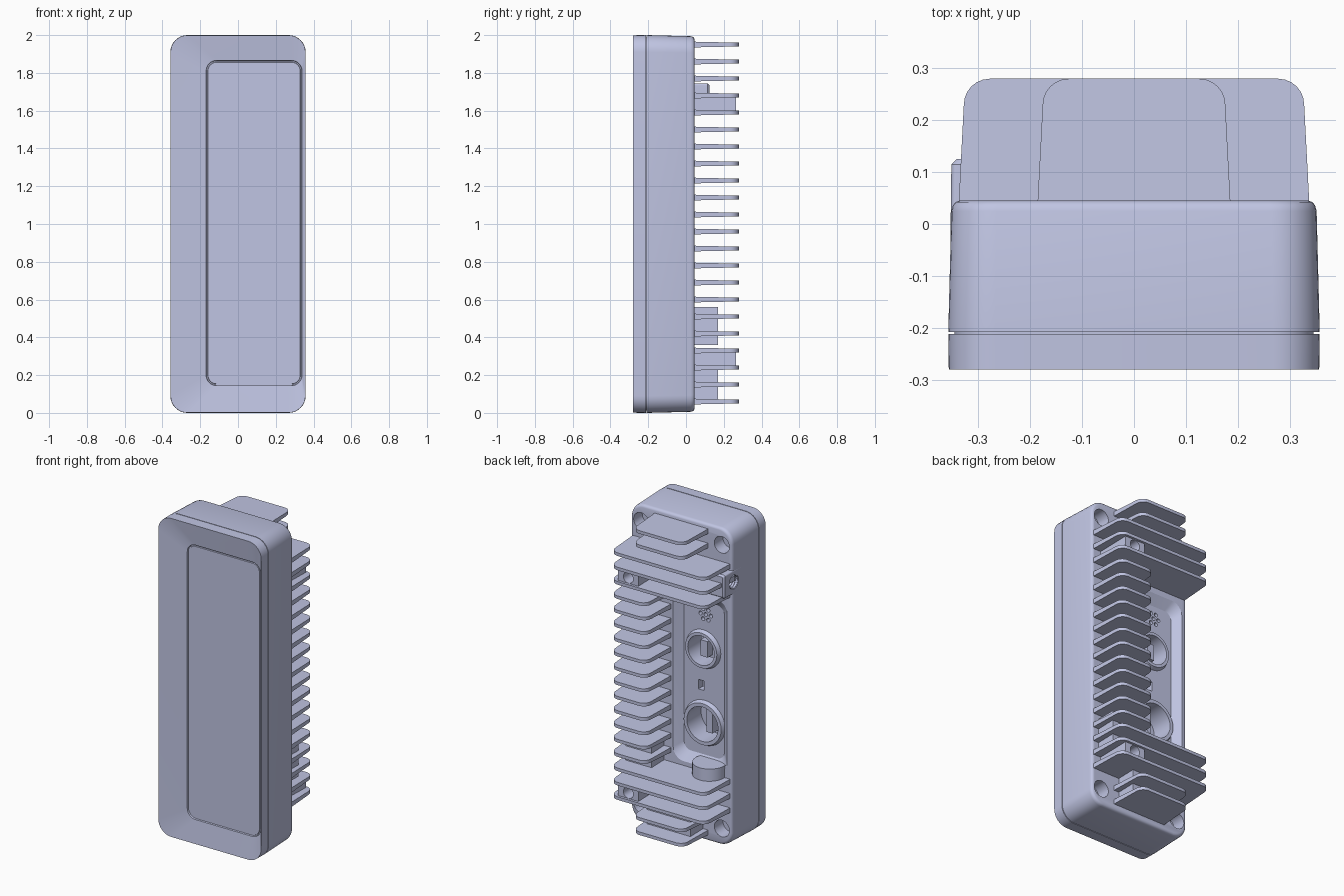
import bpy, bmesh, math
from mathutils import Matrix

if "Cube" in bpy.data.objects:
    bpy.data.objects.remove(bpy.data.objects["Cube"])

# Single pale lavender material
COLOUR = (0.53, 0.56, 0.77, 1)
mat = bpy.data.materials.new("pale_lavender")
mat.use_nodes = True
mat.diffuse_color = COLOUR
bsdf = mat.node_tree.nodes["Principled BSDF"]
bsdf.inputs["Base Color"].default_value = COLOUR
bsdf.inputs["Roughness"].default_value = 0.6

BACK = 0.045      # rear face of the housing
TIP = 0.28        # outer edge of the fins
PITCH = 0.09      # fin spacing


def finish(name, bm):
    bmesh.ops.recalc_face_normals(bm, faces=bm.faces)
    mesh = bpy.data.meshes.new(name)
    bm.to_mesh(mesh)
    bm.free()
    ob = bpy.data.objects.new(name, mesh)
    bpy.context.collection.objects.link(ob)
    mesh.materials.append(mat)
    return ob


def activate(ob):
    bpy.ops.object.select_all(action='DESELECT')
    ob.select_set(True)
    bpy.context.view_layer.objects.active = ob


def smooth(ob, angle=30):
    activate(ob)
    bpy.ops.object.shade_smooth_by_angle(angle=math.radians(angle))


def rounded(cx, cz, hx, hz, r, n=8):
    """Rounded rectangle as (x, z) points."""
    pts = []
    for q, (sx, sz) in enumerate([(1, 1), (-1, 1), (-1, -1), (1, -1)]):
        for i in range(n + 1):
            a = math.pi / 2 * (q + i / n)
            pts.append((cx + sx * (hx - r) + r * math.cos(a),
                        cz + sz * (hz - r) + r * math.sin(a)))
    return pts


def loft(name, rings):
    """Skin (y, points) rings together and cap both ends."""
    bm = bmesh.new()
    loops = [[bm.verts.new((x, y, z)) for x, z in pts] for y, pts in rings]
    for a, b in zip(loops, loops[1:]):
        for i in range(len(a)):
            j = (i + 1) % len(a)
            bm.faces.new((a[i], a[j], b[j], b[i]))
    bm.faces.new(loops[0])
    bm.faces.new(loops[-1])
    return finish(name, bm)


def box(name, x, y, z):
    bm = bmesh.new()
    bmesh.ops.create_cube(bm, size=1)
    for v in bm.verts:
        v.co = [(lo + hi) / 2 + c * (hi - lo)
                for c, (lo, hi) in zip(v.co, (x, y, z))]
    return finish(name, bm)


def cylinder(name, centre, r, depth, axis='Y', r2=None):
    bm = bmesh.new()
    bmesh.ops.create_cone(bm, cap_ends=True, segments=32, radius1=r,
                          radius2=r if r2 is None else r2, depth=depth)
    turn = {'X': Matrix.Rotation(math.pi / 2, 4, 'Y'),
            'Y': Matrix.Rotation(-math.pi / 2, 4, 'X'),
            'Z': Matrix.Identity(4)}[axis]
    bm.transform(Matrix.Translation(centre) @ turn)
    return finish(name, bm)


def cut(ob, *cutters):
    for c in cutters:
        mod = ob.modifiers.new("cut", 'BOOLEAN')
        mod.operation, mod.solver, mod.object = 'DIFFERENCE', 'EXACT', c
        activate(ob)
        bpy.ops.object.modifier_apply(modifier=mod.name)
        bpy.data.objects.remove(c)


def outline(inset, r=0.09):
    return rounded(0, 1, 0.358 - inset, 1 - inset, r - inset * 0.5)


def panel(grow=0):
    return rounded(0.085, 1.005, 0.248 + grow, 0.855 + grow, 0.05 + grow)


# Front lid: frame slopes in to an off-centre sunken panel
lid = loft("front_lid", [(-0.212, outline(0)), (-0.28, outline(0.001)),
                         (-0.262, panel(0.006)), (-0.252, panel(0.004)),
                         (-0.252, panel(-0.002)), (-0.258, panel(-0.004))])
smooth(lid)
smooth(loft("seal", [(-0.23, outline(0.012)), (-0.19, outline(0.012))]))

# Housing with a slight taper and softened rear edge
housing = loft("housing", [(-0.208, outline(0)), (0.025, outline(0.006)),
                           (0.036, outline(0.009)), (0.042, outline(0.014)),
                           (BACK, outline(0.022))])

# Sunken rear bay with sloping walls
cut(housing, loft("bay_cutter", [(0.005, rounded(-0.13, 1.0, 0.14, 0.48, 0.05)),
                                 (0.06, rounded(-0.13, 1.0, 0.205, 0.56, 0.08))]))

# Counterbored corner screw holes
for x in (-0.28, 0.28):
    for z in (0.11, 1.89):
        cut(housing, cylinder("bore", (x, 0.02, z), 0.052, 0.12),
            cylinder("bore", (x, -0.06, z), 0.025, 0.12))

# Round ports in the bay, each with a raised rim
PORTS = [(-0.125, 1.18, 0.125, 0.092), (-0.135, 0.72, 0.145, 0.108)]
for x, z, outer, inner in PORTS:
    cut(housing, cylinder("port_cutter", (x, -0.03, z), inner, 0.16))
    rim = cylinder("port_rim", (x, 0.012, z), outer, 0.036, r2=outer - 0.015)
    cut(rim, cylinder("rim_cutter", (x, 0.01, z), inner, 0.2))
    smooth(rim)

# Sound holes and small slot
cut(housing, cylinder("sound_hole", (-0.14, 0, 1.4), 0.012, 0.06))
for i in range(6):
    a = i * math.pi / 3
    cut(housing, cylinder("sound_hole", (-0.14 + 0.036 * math.cos(a), 0,
                                         1.4 + 0.036 * math.sin(a)), 0.012, 0.06))
cut(housing, box("slot_cutter", (-0.13, -0.09), (-0.04, 0.03), (0.92, 0.98)))

# Threaded side inlet
INLET = (-0.33, 0.03, 1.67)
cut(housing, cylinder("inlet_cutter", INLET, 0.045, 0.2, 'X'))
inlet = loft("side_inlet", [(-0.04, rounded(-0.27, 1.67, 0.084, 0.075, 0.01)),
                            (0.115, rounded(-0.27, 1.67, 0.082, 0.073, 0.01)),
                            (0.125, rounded(-0.27, 1.67, 0.072, 0.063, 0.01))])
cut(inlet, cylinder("inlet_cutter", INLET, 0.045, 0.2, 'X'))
smooth(inlet)
for i in range(4):
    bpy.ops.mesh.primitive_torus_add(major_radius=0.045, minor_radius=0.005,
                                     major_segments=24, minor_segments=6,
                                     location=(-0.345 + i * 0.016, 0.03, 1.67),
                                     rotation=(0, math.pi / 2, 0))
    thread = bpy.context.object
    thread.name = "inlet_thread"
    thread.data.materials.append(mat)
    smooth(thread, 60)
smooth(housing)

# Port contents: toggle switch and flat-sided plug
box("switch_base", (-0.18, -0.07), (-0.12, -0.05), (1.11, 1.25))
box("switch_toggle", (-0.15, -0.10), (-0.12, 0.0), (1.13, 1.23))
box("plug_key", (-0.155, -0.115), (-0.12, -0.04), (0.64, 0.80))


def fin(name, x0, x1, z):
    """Tapered plate with rounded outer corners."""
    r, lean, n = 0.05, 0.012, 6
    pts = [(x0, 0.0)]
    for i in range(n + 1):
        a = math.pi - math.pi / 2 * i / n
        pts.append((x0 + lean + r + r * math.cos(a), TIP - r + r * math.sin(a)))
    for i in range(n + 1):
        a = math.pi / 2 - math.pi / 2 * i / n
        pts.append((x1 - lean - r + r * math.cos(a), TIP - r + r * math.sin(a)))
    pts.append((x1, 0.0))
    bm = bmesh.new()
    half = lambda y: 0.016 - 0.022 * y
    top = [bm.verts.new((x, y, z + half(y))) for x, y in pts]
    low = [bm.verts.new((x, y, z - half(y))) for x, y in pts]
    bm.faces.new(top)
    bm.faces.new(low)
    for i in range(len(pts)):
        j = (i + 1) % len(pts)
        bm.faces.new((top[i], top[j], low[j], low[i]))
    smooth(finish(name, bm))


# Heat sink: narrow end fins, full-width groups, short middle fins
for k in range(22):
    z = 0.06 + PITCH * k
    e = min(k, 21 - k)
    if e < 2:
        fin("end_fin", -0.188, 0.188, z)
    elif e < 5:
        fin("wide_fin", -0.34, 0.34, z)
    else:
        fin("middle_fin", 0.07, 0.34, z)

# Screw posts between the wide fins
for z in (0.285, 1.635):
    post = box("screw_post", (0.145, 0.285), (0, 0.265), (z - 0.05, z + 0.05))
    cut(post, cylinder("post_bore", (0.215, 0.25, z), 0.034, 0.16))
    smooth(post)

# Lower blocks and rounded connector boss
box("lower_block", (-0.15, 0.15), (0, 0.17), (0.06, 0.24))
box("side_block", (0.12, 0.30), (0, 0.17), (0.36, 0.56))
smooth(cylinder("connector_boss", (-0.2, 0.05, 0.45), 0.1, 0.12, 'Z'))
